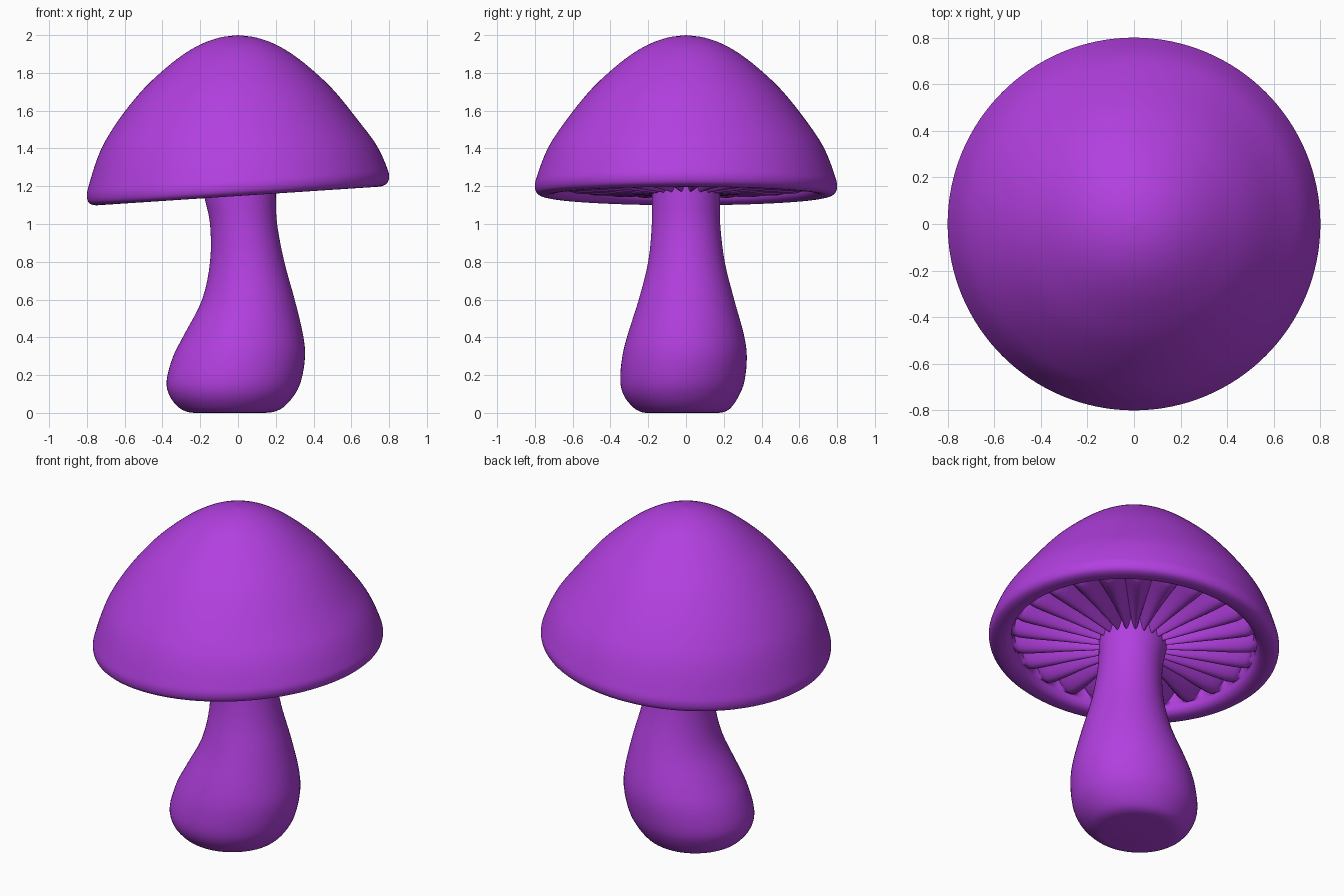
import bpy, bmesh, math

if "Cube" in bpy.data.objects:
    bpy.data.objects.remove(bpy.data.objects["Cube"])

purple = bpy.data.materials.new("purple")
purple.diffuse_color = (0.445, 0.05, 0.74, 1)
purple.use_nodes = True
purple.node_tree.nodes["Principled BSDF"].inputs["Base Color"].default_value = purple.diffuse_color


def smooth_path(pts, n):
    """Catmull-Rom samples through points of any dimension."""
    out = []
    for i in range(len(pts) - 1):
        a, b = pts[max(i - 1, 0)], pts[i]
        c, d = pts[i + 1], pts[min(i + 2, len(pts) - 1)]
        for k in range(n):
            t = k / n
            out.append(tuple(0.5 * (2 * q + (r - p) * t + (2 * p - 5 * q + 4 * r - s) * t * t
                                    + (3 * q - p - 3 * r + s) * t ** 3)
                             for p, q, r, s in zip(a, b, c, d)))
    out.append(tuple(pts[-1]))
    return out


def skin(name, rings, start, end, angle):
    """Joins rings of points into a closed skin with end points."""
    bm = bmesh.new()
    rows = [[bm.verts.new(p) for p in ring] for ring in rings]
    n = len(rows[0])
    for a, b in zip(rows, rows[1:]):
        for i in range(n):
            j = (i + 1) % n
            bm.faces.new((a[i], a[j], b[j], b[i]))
    for row, tip in ((rows[0], start), (rows[-1], end)):
        v = bm.verts.new(tip)
        for i in range(n):
            bm.faces.new((row[i], row[(i + 1) % n], v))
    bmesh.ops.recalc_face_normals(bm, faces=bm.faces)
    me = bpy.data.meshes.new(name)
    bm.to_mesh(me)
    bm.free()
    me.materials.append(purple)
    ob = bpy.data.objects.new(name, me)
    bpy.context.collection.objects.link(ob)
    bpy.ops.object.select_all(action='DESELECT')
    ob.select_set(True)
    bpy.context.view_layer.objects.active = ob
    bpy.ops.object.shade_smooth_by_angle(angle=math.radians(angle))
    return ob


# Cap: revolved dome and rolled lip, with a corrugated gill underside, tilted at the rim
GILLS, SEG = 24, 288
dome = [(0, 2.0), (0.1, 1.986), (0.2, 1.95), (0.3, 1.89), (0.4, 1.81), (0.5, 1.715),
        (0.6, 1.595), (0.7, 1.455), (0.75, 1.36), (0.788, 1.255), (0.80, 1.205),
        (0.79, 1.165), (0.755, 1.149), (0.71, 1.153), (0.685, 1.172), (0.675, 1.2)]
under = [(0.66, 1.19), (0.63, 1.178), (0.52, 1.17), (0.4, 1.166), (0.28, 1.16),
         (0.2, 1.157), (0.12, 1.157)]


def tilt(x, y, z):
    t = min(max((z - 1.15) / 0.45, 0), 1)
    return (x, y, z + 0.066 * x * (1 - t * t * (3 - 2 * t)))


def cap_ring(r, z, depth):
    ring = []
    for i in range(SEG):
        a = 2 * math.pi * i / SEG
        groove = depth * (1 - abs(math.sin(GILLS * a / 2)))
        ring.append(tilt(r * math.cos(a), r * math.sin(a), z + groove))
    return ring


rings = [cap_ring(r, z, 0) for r, z in smooth_path(dome, 4)[1:]]
rings += [cap_ring(r, z, 0.075) for r, z in smooth_path(under, 2)]
skin("cap", rings, (0, 0, 2.0), (0, 0, 1.2), 60)

# Stem: bent, bulging column; rows are z, left, right, front, back limits
limits = [(0.0, -0.23, 0.14, -0.21, 0.17), (0.006, -0.27, 0.19, -0.24, 0.205),
          (0.03, -0.315, 0.24, -0.28, 0.24), (0.09, -0.362, 0.295, -0.328, 0.28),
          (0.17, -0.378, 0.334, -0.348, 0.31), (0.3, -0.343, 0.355, -0.337, 0.322),
          (0.42, -0.282, 0.343, -0.307, 0.305), (0.6, -0.19, 0.3, -0.25, 0.255),
          (0.8, -0.148, 0.245, -0.2, 0.205), (1.0, -0.148, 0.207, -0.181, 0.181),
          (1.15, -0.18, 0.2, -0.181, 0.181), (1.27, -0.2, 0.2, -0.185, 0.185)]
rings = []
for z, x0, x1, y0, y1 in smooth_path(limits, 4):
    rings.append([((x0 + x1) / 2 + (x1 - x0) / 2 * math.cos(2 * math.pi * i / 64),
                   (y0 + y1) / 2 + (y1 - y0) / 2 * math.sin(2 * math.pi * i / 64), z)
                  for i in range(64)])
skin("stem", rings, (-0.045, -0.02, 0.0), (0, 0, 1.27), 60)
